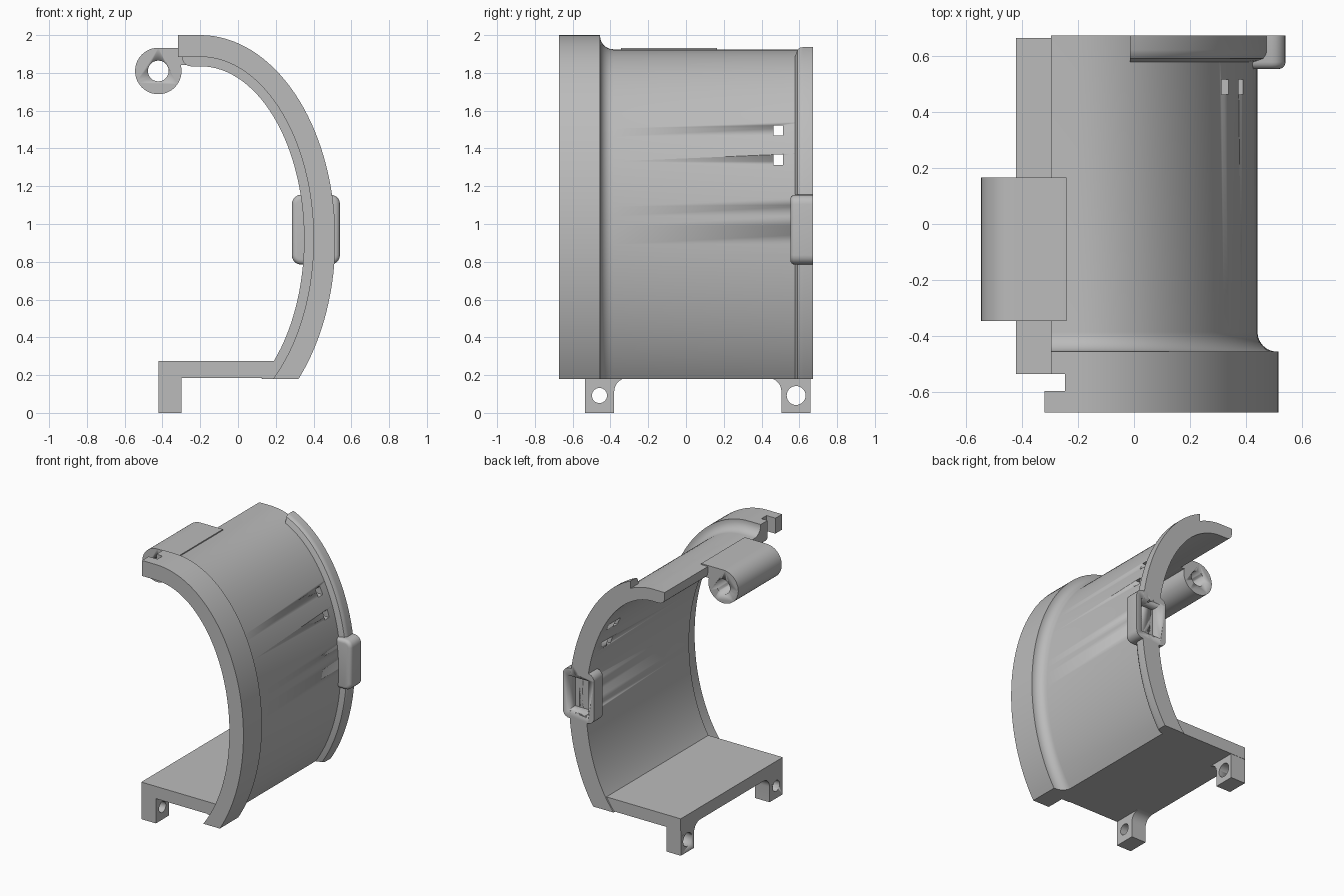
import bpy, bmesh, math
from mathutils import Vector

if "Cube" in bpy.data.objects:
    bpy.data.objects.remove(bpy.data.objects["Cube"], do_unlink=True)

grey = bpy.data.materials.new("plain_grey")
grey.use_nodes = True
GREY = (0.5, 0.5, 0.5, 1)
grey.diffuse_color = GREY
grey.node_tree.nodes["Principled BSDF"].inputs["Base Color"].default_value = GREY

# Elliptical arc that every curved part follows
CX, CZ, A, B = -0.2, 0.92, 0.715, 1.08
BOTTOM, STEPS = 0.18, 48


def finish(name, bm, smooth=True):
    bmesh.ops.recalc_face_normals(bm, faces=bm.faces)
    mesh = bpy.data.meshes.new(name)
    bm.to_mesh(mesh)
    bm.free()
    ob = bpy.data.objects.new(name, mesh)
    bpy.context.collection.objects.link(ob)
    mesh.materials.append(grey)
    if smooth:
        bpy.ops.object.select_all(action="DESELECT")
        ob.select_set(True)
        bpy.context.view_layer.objects.active = ob
        bpy.ops.object.shade_smooth_by_angle(angle=math.radians(30))
    return ob


def arc_path(depth, end_x):
    """Points (x, z) along the ellipse, sunk by depth, from the bottom to end_x."""
    a, b = A - depth, B - depth
    start = math.asin((BOTTOM - CZ) / b)
    end = math.acos(max(0, end_x - CX) / a)
    pts = []
    for i in range(STEPS + 1):
        t = start + (end - start) * i / STEPS
        pts.append((CX + a * math.cos(t), CZ + b * math.sin(t)))
    if end_x < CX:
        pts.append((end_x, CZ + b))
    return pts


def sweep(name, section, end_x, tip_round=0):
    """Sweep a closed section of (y, depth) points along the arc."""
    bm = bmesh.new()
    rows = [[bm.verts.new((x, y, z)) for x, z in arc_path(d, end_x)] for y, d in section]
    for r, s in zip(rows, rows[1:] + rows[:1]):
        for i in range(len(r) - 1):
            bm.faces.new((r[i], r[i + 1], s[i + 1], s[i]))
    bm.faces.new([r[0] for r in rows])
    bm.faces.new([r[-1] for r in rows])
    if tip_round:
        edge = bm.edges.get((rows[-1][-1], rows[-2][-1]))
        bmesh.ops.bevel(bm, geom=[edge], offset=tip_round, segments=5,
                        profile=0.5, affect="EDGES")
    return finish(name, bm)


def prism(name, outline, axis, lo, hi):
    """Extrude an outline of (u, z) points along x or y."""
    bm = bmesh.new()
    at = (lambda u, z, k: (k, u, z)) if axis == "x" else (lambda u, z, k: (u, k, z))
    face = bm.faces.new([bm.verts.new(at(u, z, lo)) for u, z in outline])
    new = bmesh.ops.extrude_face_region(bm, geom=[face])["geom"]
    shift = Vector(at(0, 0, hi - lo))
    bmesh.ops.translate(bm, vec=shift, verts=[v for v in new if isinstance(v, bmesh.types.BMVert)])
    return finish(name, bm)


def arc(u, z, r, deg0, deg1, n):
    angles = [math.radians(deg0 + (deg1 - deg0) * i / n) for i in range(n + 1)]
    return [(u + r * math.cos(t), z + r * math.sin(t)) for t in angles]


def circle(u, z, r):
    return arc(u, z, r, 0, 360, 32)[:-1]


def rect(u0, u1, z0, z1):
    return [(u0, z0), (u1, z0), (u1, z1), (u0, z1)]


def cut(parts, cutter):
    """Subtract the cutter from each part, then discard it."""
    cutter.hide_render = True
    for ob in parts:
        mod = ob.modifiers.new("cut", "BOOLEAN")
        mod.operation, mod.solver, mod.object = "DIFFERENCE", "EXACT", cutter
        bpy.ops.object.select_all(action="DESELECT")
        ob.select_set(True)
        bpy.context.view_layer.objects.active = ob
        bpy.ops.object.modifier_apply(modifier=mod.name)
    bpy.data.objects.remove(cutter, do_unlink=True)


# Curved shell with its raised collar and concave fillet
fillet = [(y, d) for y, d in ((-0.385 - 0.07 * math.cos(t), 0.005 + 0.07 * math.sin(t))
          for t in [math.radians(15 * i) for i in range(7)])]
shell = sweep("curved_shell",
              [(-0.535, 0), (-0.455, 0)] + fillet
              + [(0.672, 0.075), (0.672, 0.165), (-0.535, 0.165)],
              -0.295, tip_round=0.045)

# Front socket: notched band behind a longer lip
sweep("socket_band", [(-0.595, 0), (-0.535, 0), (-0.535, 0.115), (-0.595, 0.115)], -0.245)
sweep("socket_lip", [(-0.672, 0), (-0.595, 0), (-0.595, 0.115), (-0.672, 0.115)], -0.318)

# Raised rib at the back
rib = sweep("rear_rib", [(0.575, 0.08), (0.583, 0.055), (0.59, 0.037), (0.605, 0.027),
                         (0.62, 0.025), (0.672, 0.025), (0.672, 0.08)], -0.015)

# Rounded latch housing on the rib
bm = bmesh.new()
bmesh.ops.create_cube(bm, size=1)
bmesh.ops.scale(bm, vec=(0.255, 0.12, 0.37), verts=bm.verts)
bmesh.ops.translate(bm, vec=(0.4125, 0.612, 0.97), verts=bm.verts)
long_edges = [e for e in bm.edges if abs(e.verts[0].co.y - e.verts[1].co.y) > 0.1]
bmesh.ops.bevel(bm, geom=long_edges, offset=0.05, segments=5, profile=0.5, affect="EDGES")
front = min(bm.faces, key=lambda f: f.calc_center_median().y)
bmesh.ops.bevel(bm, geom=list(front.edges), offset=0.025, segments=4, profile=0.5, affect="EDGES")
latch = finish("latch_housing", bm)
cut([shell, rib, latch], prism("pocket_cutter", rect(0.33, 0.5, 0.84, 1.1), "y", 0.585, 0.7))

# Two small windows in the shell
for z in (1.34, 1.495):
    cut([shell], prism("window_cutter", rect(0.462, 0.514, z - 0.027, z + 0.027), "x", 0, 0.7))

# Hinge knuckle with a tab into the shell
hinge = prism("hinge_knuckle",
              arc(-0.422, 1.81, 0.123, 90, 375, 40) + [(-0.24, 1.842), (-0.24, 1.933)],
              "y", -0.345, 0.165)
cut([hinge], prism("hinge_bore_cutter", circle(-0.422, 1.81, 0.055), "y", -0.5, 0.3))

# Floor plate and drilled feet
prism("floor_plate", rect(-0.42, 0.22, 0.184, 0.275), "y", -0.535, 0.662)
front_foot = prism("front_foot",
                   [(-0.535, 0.184), (-0.535, 0), (-0.38, 0)]
                   + arc(-0.31, 0.114, 0.07, 180, 90, 8), "x", -0.42, -0.3)
rear_foot = prism("rear_foot",
                  [(0.66, 0.184), (0.66, 0), (0.505, 0)]
                  + arc(0.435, 0.114, 0.07, 0, 90, 8), "x", -0.42, -0.3)
cut([front_foot], prism("front_hole_cutter", circle(-0.458, 0.092, 0.04), "x", -0.6, -0.1))
cut([rear_foot], prism("rear_hole_cutter", circle(0.583, 0.092, 0.05), "x", -0.6, -0.1))
